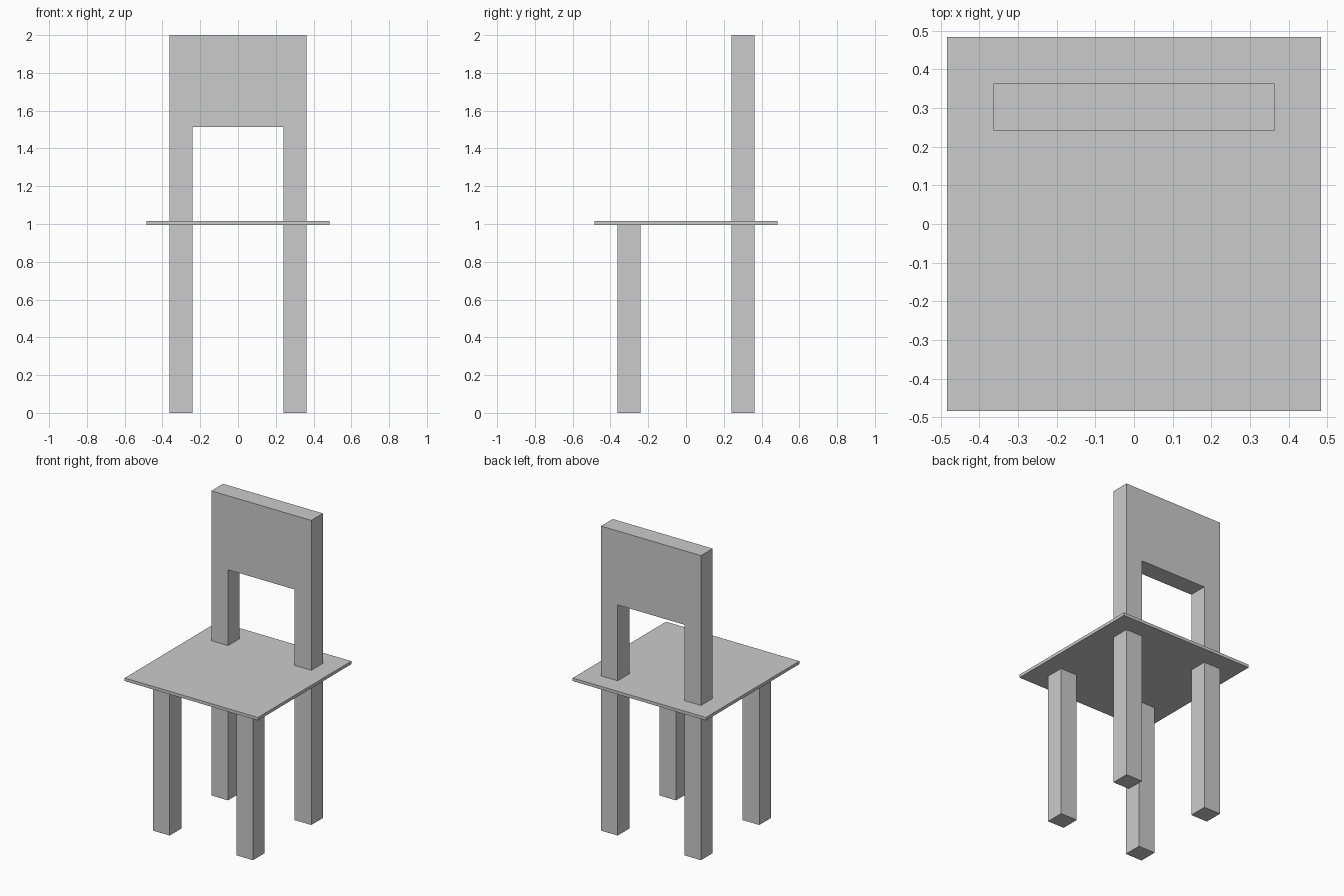
import bpy
import bmesh

if "Cube" in bpy.data.objects:
    bpy.data.objects.remove(bpy.data.objects["Cube"])

INNER, OUTER = 0.242, 0.363      # leg and post faces, measured from the centre
SEAT_HALF = 0.484
SEAT_BOTTOM, SEAT_TOP = 0.996, 1.016
PANEL_BOTTOM, TOP = 1.514, 2.0


def add_object(name, bm):
    bmesh.ops.recalc_face_normals(bm, faces=bm.faces)
    mesh = bpy.data.meshes.new(name)
    bm.to_mesh(mesh)
    bm.free()
    obj = bpy.data.objects.new(name, mesh)
    bpy.context.collection.objects.link(obj)
    return obj


def box(name, x0, x1, y0, y1, z0, z1):
    bm = bmesh.new()
    bmesh.ops.create_cube(bm, size=1)
    bmesh.ops.scale(bm, vec=(x1 - x0, y1 - y0, z1 - z0), verts=bm.verts)
    bmesh.ops.translate(bm, vec=((x0 + x1) / 2, (y0 + y1) / 2, (z0 + z1) / 2), verts=bm.verts)
    return add_object(name, bm)


# Thin square seat
box("seat", -SEAT_HALF, SEAT_HALF, -SEAT_HALF, SEAT_HALF, SEAT_BOTTOM, SEAT_TOP)

# Four square legs
for side, x0, x1 in (("left", -OUTER, -INNER), ("right", INNER, OUTER)):
    for end, y0, y1 in (("front", -OUTER, -INNER), ("back", INNER, OUTER)):
        box(f"{end}_{side}_leg", x0, x1, y0, y1, 0, SEAT_BOTTOM)

# Backrest: two posts and a panel cut as one arch-shaped profile
half = [(OUTER, TOP), (OUTER, SEAT_TOP), (INNER, SEAT_TOP), (INNER, PANEL_BOTTOM)]
profile = half + [(-x, z) for x, z in reversed(half)]
bm = bmesh.new()
face = bm.faces.new([bm.verts.new((x, INNER, z)) for x, z in profile])
extruded = bmesh.ops.extrude_face_region(bm, geom=[face], use_keep_orig=True)
moved = [v for v in extruded["geom"] if isinstance(v, bmesh.types.BMVert)]
bmesh.ops.translate(bm, vec=(0, OUTER - INNER, 0), verts=moved)
add_object("backrest", bm)
